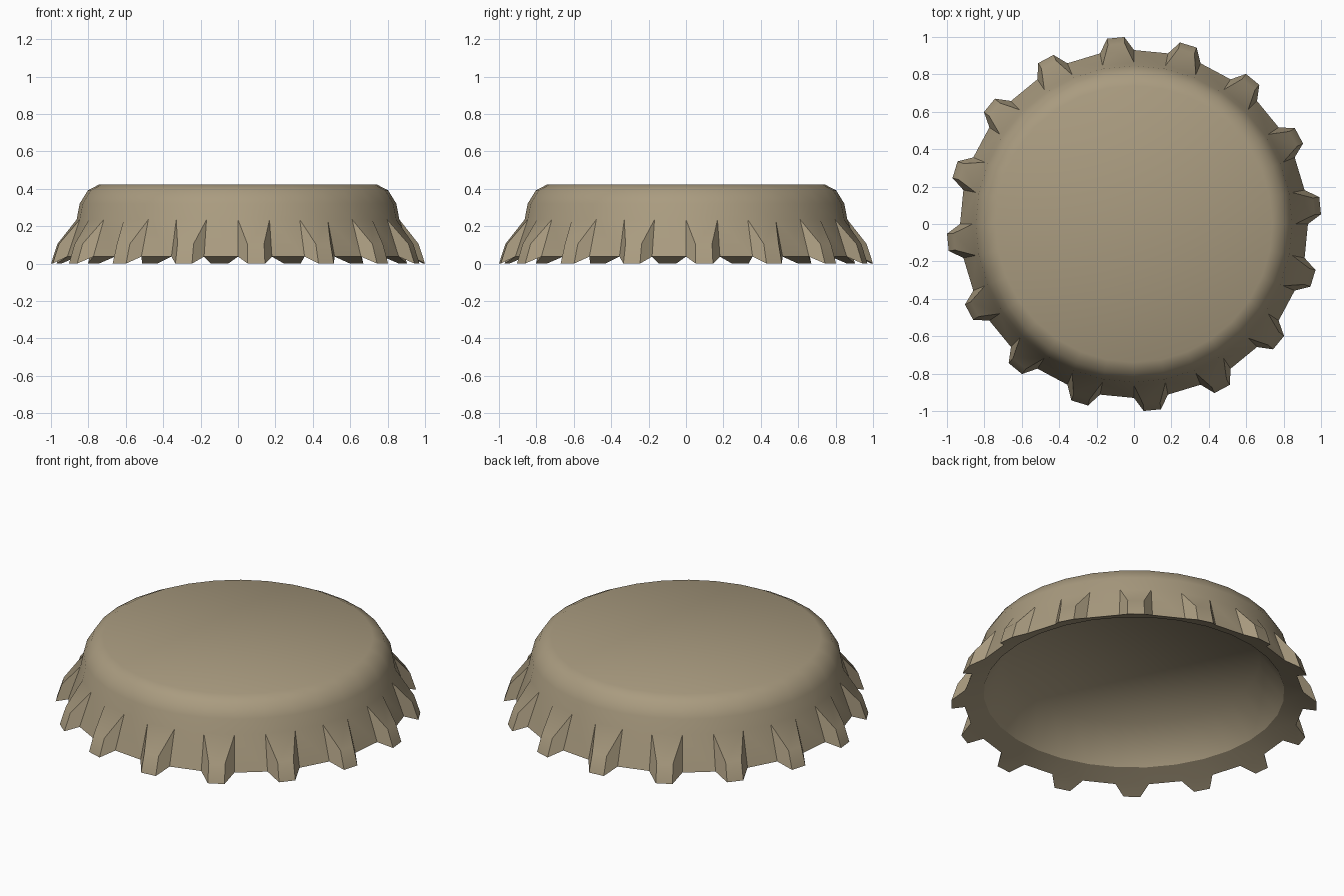
import bpy, bmesh, math

if "Cube" in bpy.data.objects:
    bpy.data.objects.remove(bpy.data.objects["Cube"])

N = 32  # sides; every second side carries a crimp tooth

# radius, height: from the top disc, down the outside, round the rim, up the inside
OUTER = [(0.74, 0.424), (0.803, 0.391), (0.846, 0.321), (0.863, 0.235), (0.93, 0.037)]
INNER = [(0.824, 0.083), (0.69, 0.287)]
PROFILE = OUTER + INNER
STEP = 2 * math.pi / N


def point(radius, height, angle):
    return (radius * math.cos(angle), radius * math.sin(angle), height)


bm = bmesh.new()
rings = [[bm.verts.new(point(r, z, i * STEP)) for i in range(N)] for r, z in PROFILE]

# top disc and inside ceiling
bm.faces.new(rings[0])
bm.faces.new(rings[-1][::-1])

for k in range(len(rings) - 1):
    upper, lower = rings[k], rings[k + 1]
    for i in range(N):
        j = (i + 1) % N
        quad = [upper[i], lower[i], lower[j], upper[j]]
        if k == len(OUTER) - 2 and i % 2 == 0:
            # crimp tooth: a narrowed outer face joined to the skirt side
            mid, half = (i + 0.5) * STEP, math.radians(2.65)
            tip = [bm.verts.new(point(r, z, mid + s * half))
                   for r, z, s in [(0.967, 0.105, -1), (1.001, 0.0, -1),
                                   (1.001, 0.0, 1), (0.967, 0.105, 1)]]
            bm.faces.new(tip)
            for a in range(4):
                b = (a + 1) % 4
                bm.faces.new([quad[a], quad[b], tip[b], tip[a]])
        else:
            bm.faces.new(quad)

bmesh.ops.recalc_face_normals(bm, faces=bm.faces)
mesh = bpy.data.meshes.new("bottle_cap")
bm.to_mesh(mesh)
bm.free()

cap = bpy.data.objects.new("bottle_cap", mesh)
bpy.context.collection.objects.link(cap)

metal = bpy.data.materials.new("tan metal")
metal.diffuse_color = (0.40, 0.33, 0.215, 1)
metal.use_nodes = True
metal.node_tree.nodes["Principled BSDF"].inputs["Base Color"].default_value = metal.diffuse_color
mesh.materials.append(metal)

bpy.context.view_layer.objects.active = cap
cap.select_set(True)
bpy.ops.object.shade_smooth_by_angle(angle=math.radians(32))

# the inside ceiling blends softly into the wall
for edge in mesh.edges:
    if all(abs(mesh.vertices[v].co.z - INNER[-1][1]) < 1e-4 for v in edge.vertices):
        edge.use_edge_sharp = False
